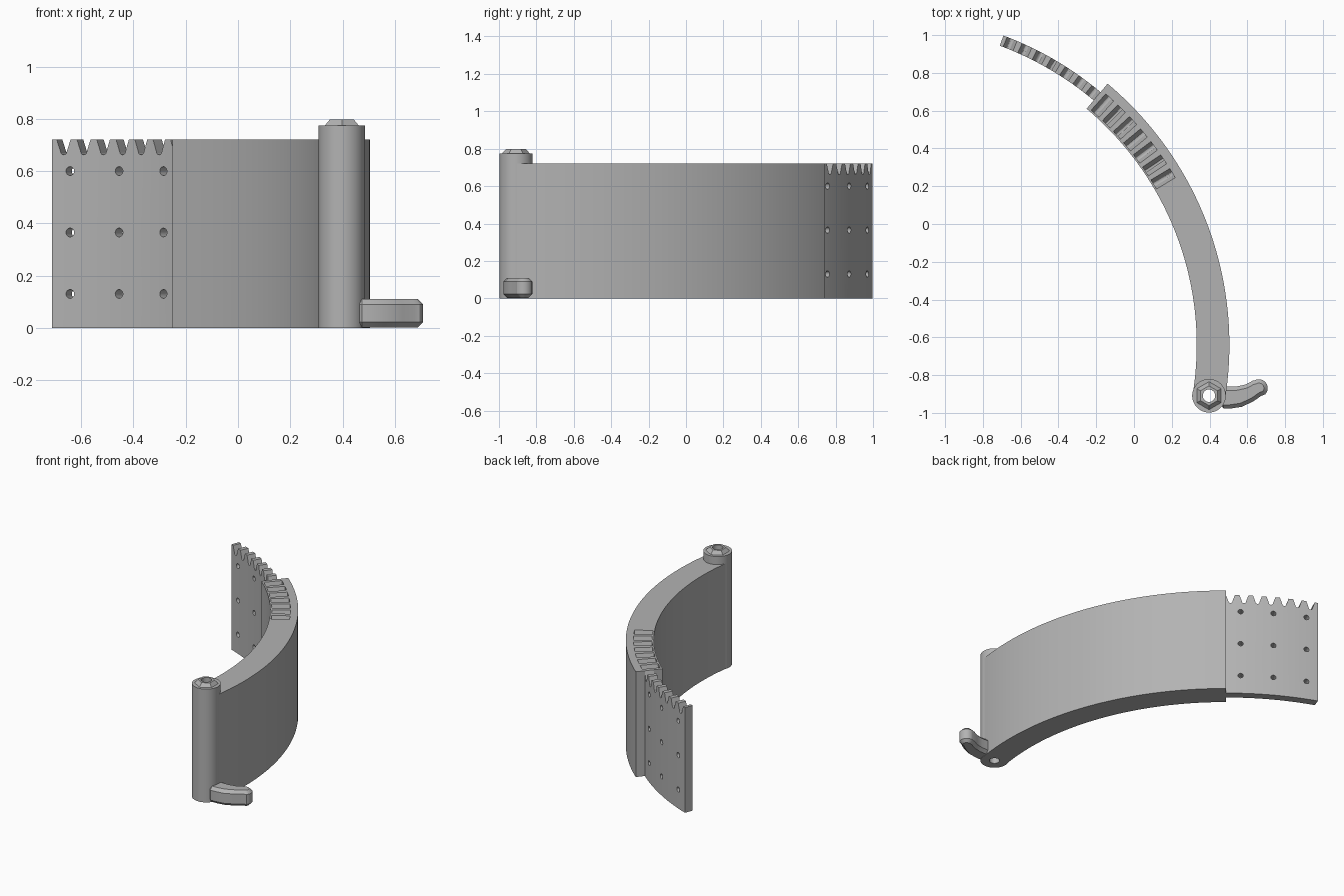
import bpy, bmesh
from math import sin, cos, pi, radians
from mathutils import Matrix, Vector

cube = bpy.data.objects.get("Cube")
if cube:
    bpy.data.objects.remove(cube)

grey = bpy.data.materials.new("plain grey")
grey.use_nodes = True
colour = (0.45, 0.45, 0.45, 1)
grey.diffuse_color = colour
grey.node_tree.nodes["Principled BSDF"].inputs["Base Color"].default_value = colour

CENTRE = Vector((-1.30, -0.64, 0))   # centre of the arc shared by wall and plate
PIN = Vector((0.397, -0.909, 0))     # hinge axis
HEIGHT = 0.72
PITCH = 2.84                         # tooth spacing in degrees


def polar(r, deg, c=CENTRE):
    a = radians(deg)
    return c.x + r * cos(a), c.y + r * sin(a)


def circle(r, n, c, start=0):
    return [polar(r, start + 360 * i / n, c) for i in range(n)]


def arc_band(r0, r1, a0, a1, n):
    angles = [a0 + (a1 - a0) * i / n for i in range(n + 1)]
    return [polar(r1, a) for a in angles] + [polar(r0, a) for a in reversed(angles)]


def loft(bm, low, high):
    """Close two matching loops of points into a solid."""
    a = [bm.verts.new(p) for p in low]
    b = [bm.verts.new(p) for p in high]
    bm.faces.new(a)
    bm.faces.new(b)
    for i in range(len(a)):
        j = (i + 1) % len(a)
        bm.faces.new((a[i], a[j], b[j], b[i]))


def prism(bm, outline, z0, z1):
    loft(bm, [(x, y, z0) for x, y in outline], [(x, y, z1) for x, y in outline])


def radial(bm, profile, r0, r1, deg):
    """Extrude a (sideways, z) profile along the radius at an angle."""
    turn = Matrix.Translation(CENTRE) @ Matrix.Rotation(radians(deg), 4, 'Z')
    loft(bm, *[[turn @ Vector((r, s, z)) for s, z in profile] for r in (r0, r1)])


def make(name, bm):
    bmesh.ops.recalc_face_normals(bm, faces=bm.faces[:])
    mesh = bpy.data.meshes.new(name)
    bm.to_mesh(mesh)
    bm.free()
    mesh.materials.append(grey)
    ob = bpy.data.objects.new(name, mesh)
    bpy.context.collection.objects.link(ob)
    return ob


def select(ob):
    bpy.ops.object.select_all(action='DESELECT')
    ob.select_set(True)
    bpy.context.view_layer.objects.active = ob


def cut(ob, bm):
    cutter = make("cutter", bm)
    cutter.hide_render = True
    mod = ob.modifiers.new("cut", 'BOOLEAN')
    mod.operation = 'DIFFERENCE'
    mod.solver = 'EXACT'
    mod.object = cutter
    select(ob)
    bpy.ops.object.modifier_apply(modifier=mod.name)
    bpy.data.objects.remove(cutter)


def bevel(ob, width, angle):
    mod = ob.modifiers.new("bevel", 'BEVEL')
    mod.width = width
    mod.segments = 1
    mod.limit_method = 'ANGLE'
    mod.angle_limit = radians(angle)
    select(ob)
    bpy.ops.object.modifier_apply(modifier=mod.name)


def smooth(ob):
    select(ob)
    bpy.ops.object.shade_smooth_by_angle(angle=radians(30))


# Tooth gap: wide at the top, rounded at the root
root = 0.013
gap = [(0.030, HEIGHT + 0.005)]
gap += [(root * cos(t * pi / 6), 0.675 - root * sin(t * pi / 6)) for t in range(7)]
gap += [(-0.030, HEIGHT + 0.005)]

# Curved wall with a rack of grooves along its inner top edge
bm = bmesh.new()
prism(bm, arc_band(1.632, 1.805, -8.9, 50, 64), 0, HEIGHT)
wall = make("curved_wall", bm)
bm = bmesh.new()
for i in range(7):
    radial(bm, gap, 1.642, 1.757, 48.2 - PITCH * i)
prism(bm, circle(0.06, 24, PIN), -0.1, 1)
cut(wall, bm)
smooth(wall)

# Thin toothed plate continuing the wall, drilled with a grid of holes
bm = bmesh.new()
prism(bm, arc_band(1.69, 1.747, 49.7, 69.6, 24), 0, HEIGHT)
plate = make("toothed_plate", bm)
bm = bmesh.new()
for i in range(7):
    radial(bm, gap, 1.6, 1.85, 68 - PITCH * i)
hole = [(0.017 * cos(t * pi / 8), 0.017 * sin(t * pi / 8)) for t in range(16)]
for deg in (53.1, 60, 67.1):
    for z in (0.13, 0.365, 0.60):
        radial(bm, [(s, z + h) for s, h in hole], 1.6, 1.85, deg)
cut(plate, bm)
smooth(plate)

# Hinge barrel and its six-sided cap, both bored through
bore = circle(0.033, 32, PIN)
bm = bmesh.new()
prism(bm, circle(0.089, 48, PIN), 0, 0.775)
barrel = make("hinge_barrel", bm)
bm = bmesh.new()
loft(bm, [(x, y, 0.772) for x, y in circle(0.077, 6, PIN, 30)],
     [(x, y, 0.798) for x, y in circle(0.052, 6, PIN, 30)])
cap = make("hinge_cap", bm)
for ob in (barrel, cap):
    bm = bmesh.new()
    prism(bm, bore, -0.1, 1)
    cut(ob, bm)
    smooth(ob)

# Curved lever at the foot of the barrel, with chamfered edges
lower = [(0.455, -0.977), (0.51, -0.977), (0.57, -0.968), (0.63, -0.94), (0.675, -0.909)]
upper = [(0.63, -0.829), (0.59, -0.85), (0.54, -0.861), (0.455, -0.861)]
tip = [polar(0.047, a, Vector((0.661, -0.869))) for a in range(-45, 121, 15)]
bm = bmesh.new()
prism(bm, lower + tip + upper, 0.002, 0.11)
lever = make("lever", bm)
bevel(lever, 0.02, 50)
smooth(lever)
